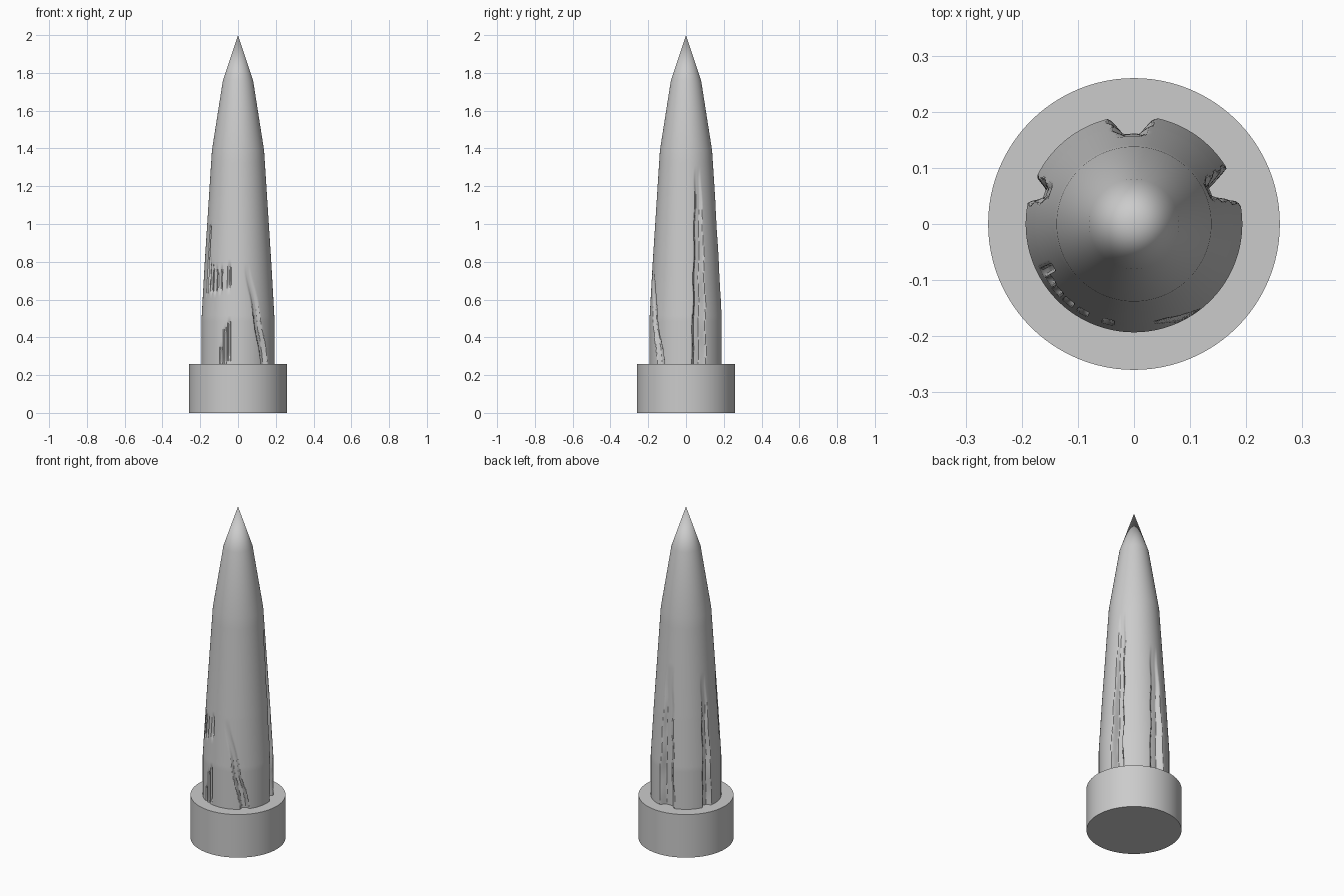
import bpy, bmesh, math

cube = bpy.data.objects.get("Cube")
if cube:
    bpy.data.objects.remove(cube, do_unlink=True)

GREY = (0.6, 0.6, 0.6, 1)
stone = bpy.data.materials.new("plain grey")
stone.use_nodes = True
stone.diffuse_color = GREY
stone.node_tree.nodes["Principled BSDF"].inputs["Base Color"].default_value = GREY

SEGMENTS = 256
# Radius of the tapered spike by height
PROFILE = [(0.2, 0.193), (0.5, 0.193), (0.8, 0.176), (1.39, 0.138), (1.76, 0.08), (2.0, 0.0)]

# Worn channels: angle at foot, angle at top, half width, foot, top, depth
CHANNELS = [
    (91, 92, 15, 0.2, 1.1, 0.032),
    (20, 25, 12, 0.2, 1.3, 0.045),
    (162, 160, 9, 0.2, 1.05, 0.025),
    (320, 285, 8, 0.2, 0.78, 0.022),
]
# Short scratches: angle, foot, top
SCRATCHES = [
    (208, 0.62, 1.0), (214, 0.65, 0.82), (221, 0.62, 0.79), (230, 0.62, 0.78),
    (240, 0.63, 0.78), (255, 0.64, 0.8),
    (242, 0.24, 0.36), (249, 0.24, 0.46), (256, 0.27, 0.5),
]


def radius_at(z):
    for (z0, r0), (z1, r1) in zip(PROFILE, PROFILE[1:]):
        if z <= z1:
            return r0 + (r1 - r0) * (z - z0) / (z1 - z0)
    return 0.0


def wall(angle, centre, half_width):
    """Flat-bottomed cross-section of a groove, from 0 outside to 1 inside."""
    away = abs((angle - centre + 180) % 360 - 180) / half_width
    return max(0.0, min(1.0, 2 * (1 - away)))


def carved_depth(angle, z):
    depth = 0.0
    for foot_angle, top_angle, width, foot, top, deep in CHANNELS:
        if z < top:
            t = (z - foot) / (top - foot)
            centre = foot_angle + (top_angle - foot_angle) * t + math.sin(z * 24)
            fade = min(1.0, 1.5 * (1 - t))
            depth = max(depth, deep * fade * wall(angle, centre, width * (1 - 0.4 * t)))
    for centre, foot, top in SCRATCHES:
        if foot < z < top:
            fade = min(1.0, (z - foot) / 0.04, (top - z) / 0.04)
            depth = max(depth, 0.013 * fade * wall(angle, centre, 2.8))
    return depth


def finish(bm, name):
    bmesh.ops.recalc_face_normals(bm, faces=bm.faces[:])
    mesh = bpy.data.meshes.new(name)
    bm.to_mesh(mesh)
    bm.free()
    mesh.materials.append(stone)
    obj = bpy.data.objects.new(name, mesh)
    bpy.context.collection.objects.link(obj)
    bpy.ops.object.select_all(action='DESELECT')
    obj.select_set(True)
    bpy.context.view_layer.objects.active = obj
    bpy.ops.object.shade_smooth_by_angle(angle=math.radians(30))
    return obj


# Round collar at the foot
bm = bmesh.new()
bmesh.ops.create_cone(bm, cap_ends=True, segments=96, radius1=0.26, radius2=0.26, depth=0.26)
bmesh.ops.translate(bm, verts=bm.verts[:], vec=(0, 0, 0.13))
finish(bm, "collar")

# Tapered spike with worn channels and scratches
bm = bmesh.new()
heights = [0.2 + 0.015 * i for i in range(76)] + [1.39, 1.76]
rings = []
for z in heights:
    ring = []
    for i in range(SEGMENTS):
        angle = 360 * i / SEGMENTS
        r = radius_at(z) - carved_depth(angle, z)
        a = math.radians(angle)
        ring.append(bm.verts.new((r * math.cos(a), r * math.sin(a), z)))
    rings.append(ring)
for low, high in zip(rings, rings[1:]):
    for i in range(SEGMENTS):
        j = (i + 1) % SEGMENTS
        bm.faces.new((low[i], low[j], high[j], high[i]))
tip = bm.verts.new((0, 0, 2))
for i in range(SEGMENTS):
    bm.faces.new((rings[-1][i], rings[-1][(i + 1) % SEGMENTS], tip))
bm.faces.new(rings[0][::-1])
finish(bm, "spike")
